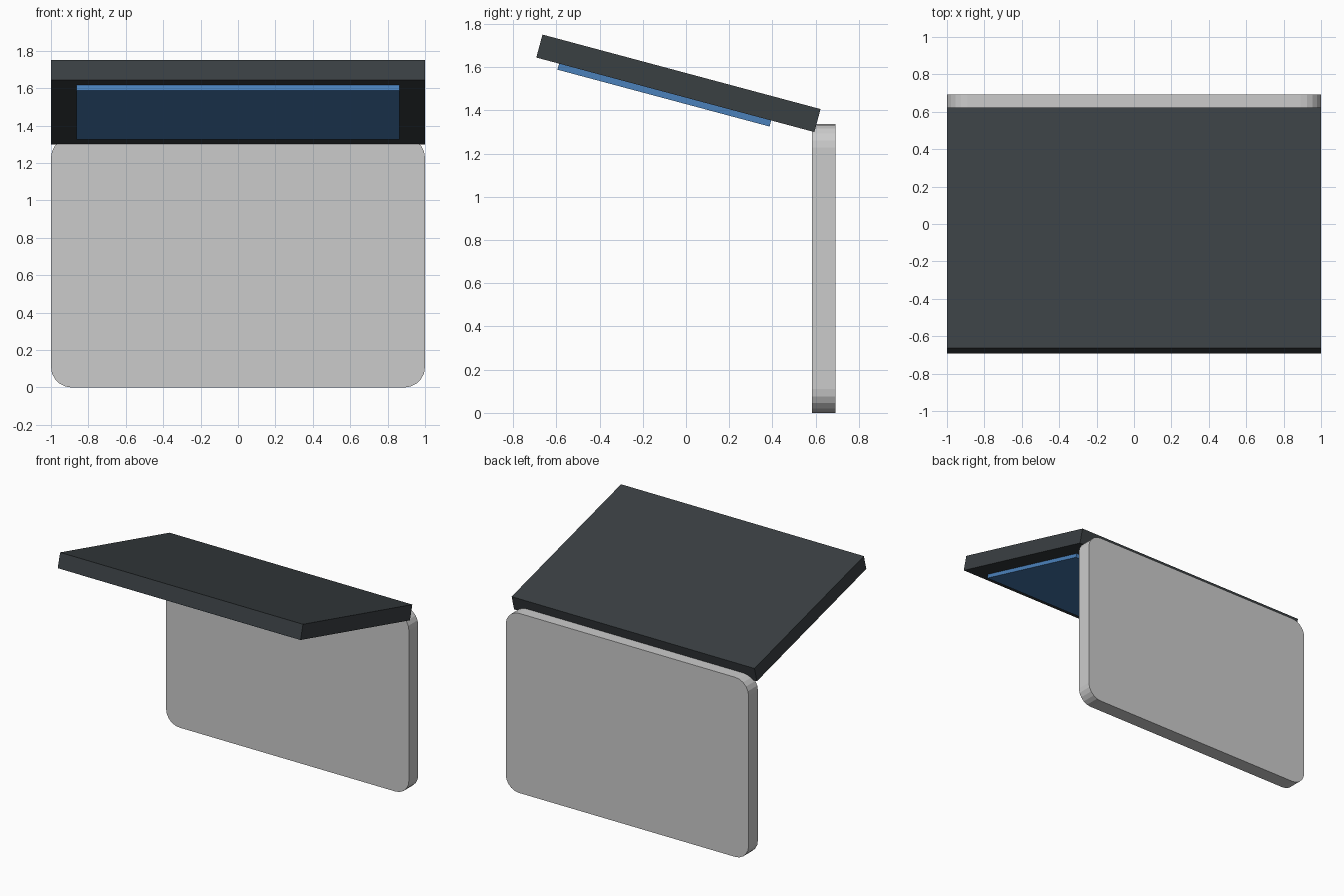
import bpy, bmesh
from math import radians, sin, cos, pi
from mathutils import Matrix

if "Cube" in bpy.data.objects:
    bpy.data.objects.remove(bpy.data.objects["Cube"])


def material(name, color):
    m = bpy.data.materials.new(name)
    m.diffuse_color = (*color, 1)
    m.use_nodes = True
    m.node_tree.nodes["Principled BSDF"].inputs["Base Color"].default_value = m.diffuse_color
    return m


def finish(name, bm, mat=None):
    bmesh.ops.recalc_face_normals(bm, faces=bm.faces)
    me = bpy.data.meshes.new(name)
    bm.to_mesh(me)
    bm.free()
    ob = bpy.data.objects.new(name, me)
    bpy.context.collection.objects.link(ob)
    if mat:
        me.materials.append(mat)
    return ob


def box(name, lo, hi, frame, mat):
    bm = bmesh.new()
    bmesh.ops.create_cube(bm, size=1)
    for v in bm.verts:
        v.co = [l + (c + 0.5) * (h - l) for c, l, h in zip(v.co, lo, hi)]
    ob = finish(name, bm, mat)
    ob.matrix_world = frame
    return ob


def rounded_slab(name, half_w, z0, z1, y0, y1, r, segs):
    bm = bmesh.new()
    corners = [(half_w - r, z1 - r), (r - half_w, z1 - r),
               (r - half_w, z0 + r), (half_w - r, z0 + r)]
    verts = []
    for q, (cx, cz) in enumerate(corners):
        for i in range(segs + 1):
            a = (q + i / segs) * pi / 2
            verts.append(bm.verts.new((cx + r * cos(a), y0, cz + r * sin(a))))
    face = bm.faces.new(verts)
    ext = bmesh.ops.extrude_face_region(bm, geom=[face], use_keep_orig=True)
    moved = [g for g in ext["geom"] if isinstance(g, bmesh.types.BMVert)]
    bmesh.ops.translate(bm, verts=moved, vec=(0, y1 - y0, 0))
    return finish(name, bm)


dark = material("dark_grey", (0.042, 0.05, 0.055))
blue = material("blue", (0.07, 0.22, 0.5))

# Upright rounded panel at the back
rounded_slab("back_panel", 1.0, 0.0, 1.337, 0.582, 0.692, 0.11, 5)

# Sloping top slab and the thin plate under it share one tilted frame
tilt = Matrix.Translation((0, -0.035, 1.525)) @ Matrix.Rotation(radians(-15), 4, 'X')
box("top_slab", (-1, -0.666, -0.055), (1, 0.666, 0.055), tilt, dark)
box("screen_plate", (-0.863, -0.557, -0.084), (0.863, 0.459, -0.054), tilt, blue)
